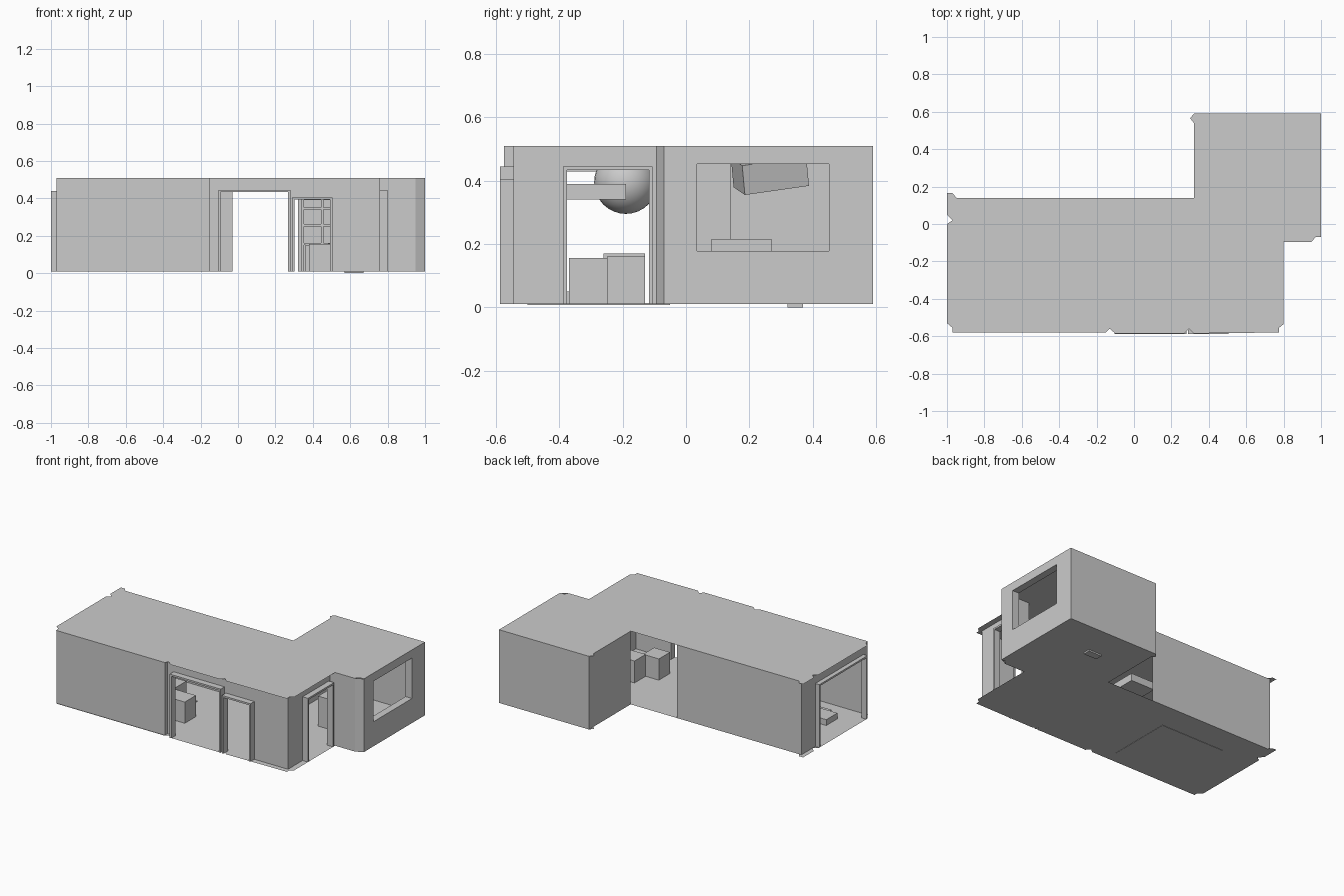
import bpy
from math import radians
from mathutils import Vector

if "Cube" in bpy.data.objects:
    bpy.data.objects.remove(bpy.data.objects["Cube"])

Z0, Z1 = 0.01, 0.51


def mesh(name, verts, faces):
    me = bpy.data.meshes.new(name)
    me.from_pydata(verts, [], faces)
    ob = bpy.data.objects.new(name, me)
    bpy.context.collection.objects.link(ob)
    return ob


def box(name, x0, x1, y0, y1, z0, z1, rot=(0, 0, 0)):
    bpy.ops.mesh.primitive_cube_add(
        size=1, location=((x0 + x1) / 2, (y0 + y1) / 2, (z0 + z1) / 2),
        rotation=[radians(a) for a in rot])
    ob = bpy.context.object
    ob.name = name
    ob.scale = (x1 - x0, y1 - y0, z1 - z0)
    return ob


def wall(name, p, q, openings=()):
    """Thin wall sheet from p to q; openings are (start, end, bottom, top) along the wall."""
    p, q = Vector(p), Vector(q)
    length = (q - p).length
    d = (q - p) / length
    rects, s = [], 0
    for a, b, lo, hi in openings:
        rects += [(s, a, Z0, Z1), (a, b, Z0, lo), (a, b, hi, Z1)]
        s = b
    rects.append((s, length, Z0, Z1))
    verts, faces = [], []
    for a, b, lo, hi in rects:
        if b - a < 1e-4 or hi - lo < 1e-4:
            continue
        n = len(verts)
        for t, z in ((a, lo), (b, lo), (b, hi), (a, hi)):
            v = p + d * t
            verts.append((v.x, v.y, z))
        faces.append((n, n + 1, n + 2, n + 3))
    return mesh(name, verts, faces)


def casing(name, axis, a, b, d0, d1, top, t=0.012):
    """Door frame: two jambs and a head, along x or y."""
    for part, u0, u1, z0, z1 in (("jamb_1", a, a + t, Z0, top), ("jamb_2", b - t, b, Z0, top),
                                 ("head", a, b, top - t, top)):
        if axis == "x":
            box(f"{name}_{part}", u0, u1, d0, d1, z0, z1)
        else:
            box(f"{name}_{part}", d0, d1, u0, u1, z0, z1)


# Floor and ceiling share one notched outline
outline = [(-0.97, -0.58), (-0.15, -0.58), (-0.13, -0.56), (-0.10, -0.585), (0.27, -0.585),
           (0.295, -0.56), (0.32, -0.585), (0.775, -0.58), (0.775, -0.555), (0.80, -0.535),
           (0.80, -0.095), (0.95, -0.095), (0.97, -0.07), (1.0, -0.07), (1.0, 0.59),
           (0.32, 0.59), (0.30, 0.565), (0.32, 0.54), (0.32, 0.14), (-0.95, 0.14),
           (-0.97, 0.165), (-1.0, 0.165), (-1.0, 0.05), (-0.97, 0.02), (-1.0, 0.0),
           (-1.0, -0.53), (-0.97, -0.555)]
for name, z in (("floor", Z0), ("ceiling", Z1)):
    mesh(name, [(x, y, z) for x, y in outline], [tuple(range(len(outline)))])

# Front walls
wall("front_wall_left", (-0.97, -0.575), (-0.15, -0.575))
wall("front_wall_step", (-0.15, -0.575), (-0.15, -0.545))
wall("front_wall_right", (-0.15, -0.545), (0.76, -0.545),
     [(0.05, 0.42, Z0, 0.44), (0.45, 0.65, Z0, 0.40)])
casing("wide_front_door", "x", -0.105, 0.28, -0.587, -0.54, 0.445)
casing("narrow_front_door", "x", 0.29, 0.505, -0.587, -0.54, 0.405)

# Right side of main room
wall("right_wall", (0.76, -0.545), (0.76, -0.095), [(0.165, 0.435, Z0, 0.44)])
casing("right_door", "y", -0.388, -0.105, 0.755, 0.80, 0.445)

# Wing
wall("wing_front_wall", (0.76, -0.095), (0.95, -0.095))
wall("wing_corner", (0.95, -0.095), (1.0, -0.07))
wall("wing_right_wall", (1.0, -0.07), (1.0, 0.59), [(0.10, 0.525, 0.175, 0.455)])
wall("wing_back_wall", (1.0, 0.59), (0.32, 0.59))
wall("wing_left_wall", (0.32, 0.59), (0.32, 0.14))

# Window reveal
for name, y0, y1, z0, z1 in (("sill", 0.03, 0.455, 0.173, 0.177), ("lintel", 0.03, 0.455, 0.453, 0.457),
                             ("side_1", 0.03, 0.034, 0.175, 0.455), ("side_2", 0.451, 0.455, 0.175, 0.455)):
    box("window_" + name, 0.95, 0.999, y0, y1, z0, z1)

# Back and left walls; the back is open beside the wing
wall("back_wall", (-0.03, 0.14), (-0.97, 0.14))
wall("left_wall", (-0.97, 0.14), (-0.97, -0.575), [(0.16, 0.66, Z0, 0.43)])
casing("left_door", "y", -0.53, -0.01, -1.0, -0.965, 0.44)

# Living room: lamp globe, table, seats, rug
bpy.ops.mesh.primitive_uv_sphere_add(segments=32, ring_count=16, radius=0.1, location=(-0.5, -0.19, 0.395))
bpy.context.object.name = "lamp_globe"
bpy.ops.object.shade_smooth_by_angle()
box("hanging_shelf", -0.32, -0.14, -0.38, -0.19, 0.34, 0.39)
box("rug", -0.75, -0.27, -0.50, -0.05, Z0 - 0.002, Z0 + 0.004)
box("low_seat", -0.30, -0.15, -0.36, -0.24, Z0, 0.155)
box("low_seat_tall", -0.45, -0.30, -0.26, -0.13, Z0, 0.17)
box("bench", -0.85, -0.70, -0.42, -0.30, Z0, 0.05)

# Dining corner: counters near the narrow door
box("counter", 0.38, 0.50, -0.37, -0.25, Z0, 0.155)
box("counter_tall", 0.48, 0.62, -0.25, -0.13, Z0, 0.16)

# Wing: shelf unit on the back wall, low chest, tilted cabinet, floor block
for i, z in enumerate((0.15, 0.25, 0.34, 0.39)):
    box(f"wing_shelf_{i}", 0.34, 0.56, 0.48, 0.585, z, z + 0.012)
for i, x in enumerate((0.34, 0.445, 0.548)):
    box(f"wing_shelf_side_{i}", x, x + 0.012, 0.48, 0.585, Z0, 0.40)
box("wing_chest", 0.36, 0.52, 0.46, 0.585, Z0, 0.15)
box("low_cabinet", 0.55, 0.75, 0.08, 0.27, Z0, 0.215)
box("tilted_cabinet", 0.52, 0.66, 0.16, 0.37, 0.38, 0.475, (8, 10, 15))
box("floor_block", 0.57, 0.67, 0.32, 0.37, 0.0, 0.03)
